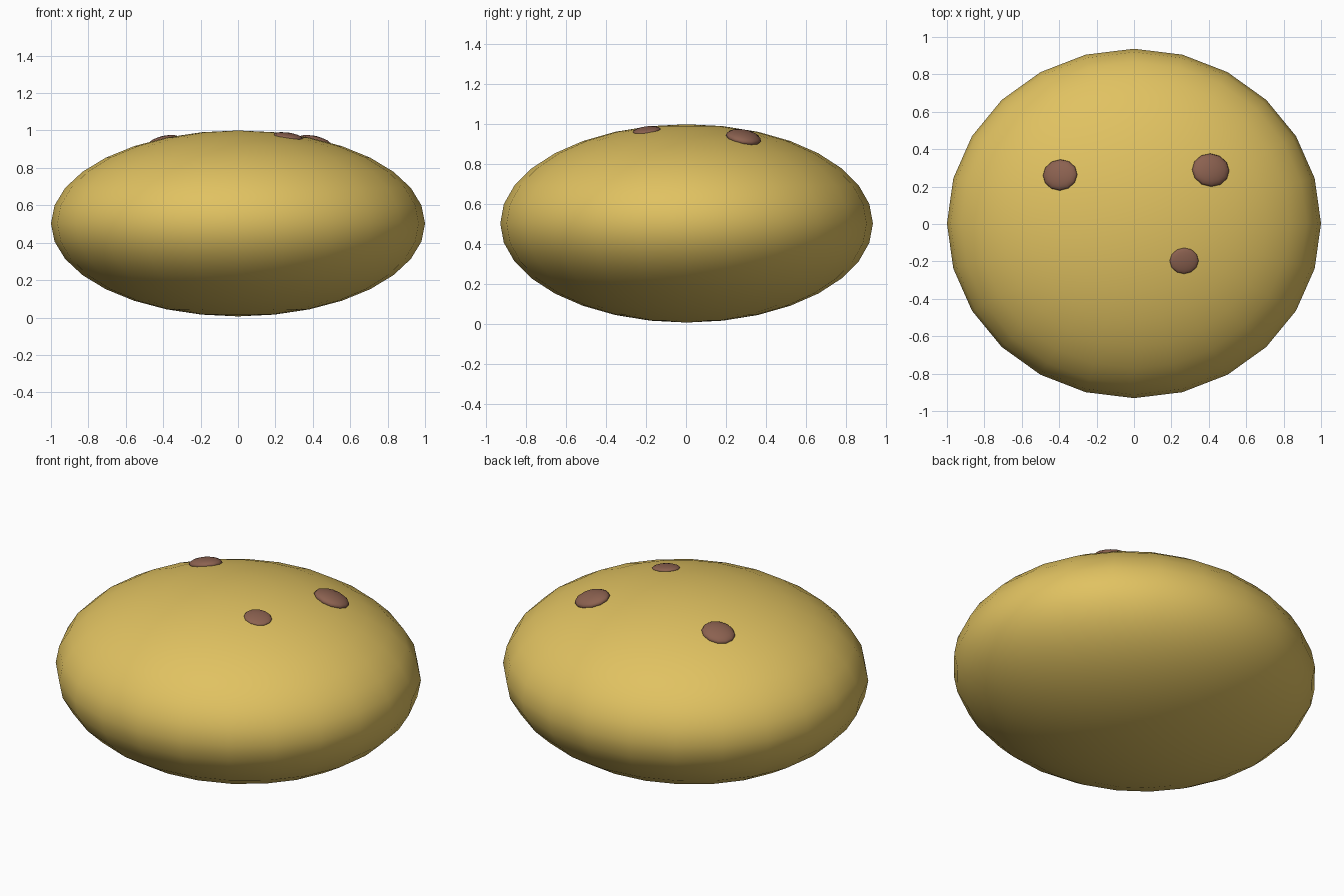
import bpy
from mathutils import Vector

cube = bpy.data.objects.get("Cube")
if cube:
    bpy.data.objects.remove(cube, do_unlink=True)


def make_material(name, rgb):
    mat = bpy.data.materials.new(name)
    mat.use_nodes = True
    mat.diffuse_color = (*rgb, 1)
    mat.node_tree.nodes["Principled BSDF"].inputs["Base Color"].default_value = (*rgb, 1)
    return mat


def ellipsoid(name, centre, radii, segments, rings, mat):
    bpy.ops.mesh.primitive_uv_sphere_add(segments=segments, ring_count=rings,
                                         radius=1, location=centre)
    obj = bpy.context.object
    obj.name = name
    obj.scale = radii
    obj.data.materials.append(mat)
    bpy.ops.object.shade_smooth()
    return obj


golden = make_material("golden yellow", (0.75, 0.54, 0.12))
brown = make_material("warm brown", (0.26, 0.12, 0.08))

# Rounded, flattened body
centre = Vector((0, 0.003, 0.503))
radii = Vector((1, 0.934, 0.497))
ellipsoid("body", centre, radii, 24, 16, golden)

# Flattened spots, each laid along the body's surface
spots = [
    ("right_spot", (-0.395, 0.262, 0.937), (0.094, 0.084, 0.032)),
    ("left_spot", (0.41, 0.288, 0.932), (0.102, 0.09, 0.036)),
    ("front_spot", (0.268, -0.197, 0.968), (0.078, 0.07, 0.019)),
]
for name, place, size in spots:
    spot = ellipsoid(name, place, size, 12, 8, brown)
    offset = Vector(place) - centre
    normal = Vector([offset[i] / radii[i] ** 2 for i in range(3)])
    spot.rotation_mode = "QUATERNION"
    spot.rotation_quaternion = Vector((0, 0, 1)).rotation_difference(normal)
